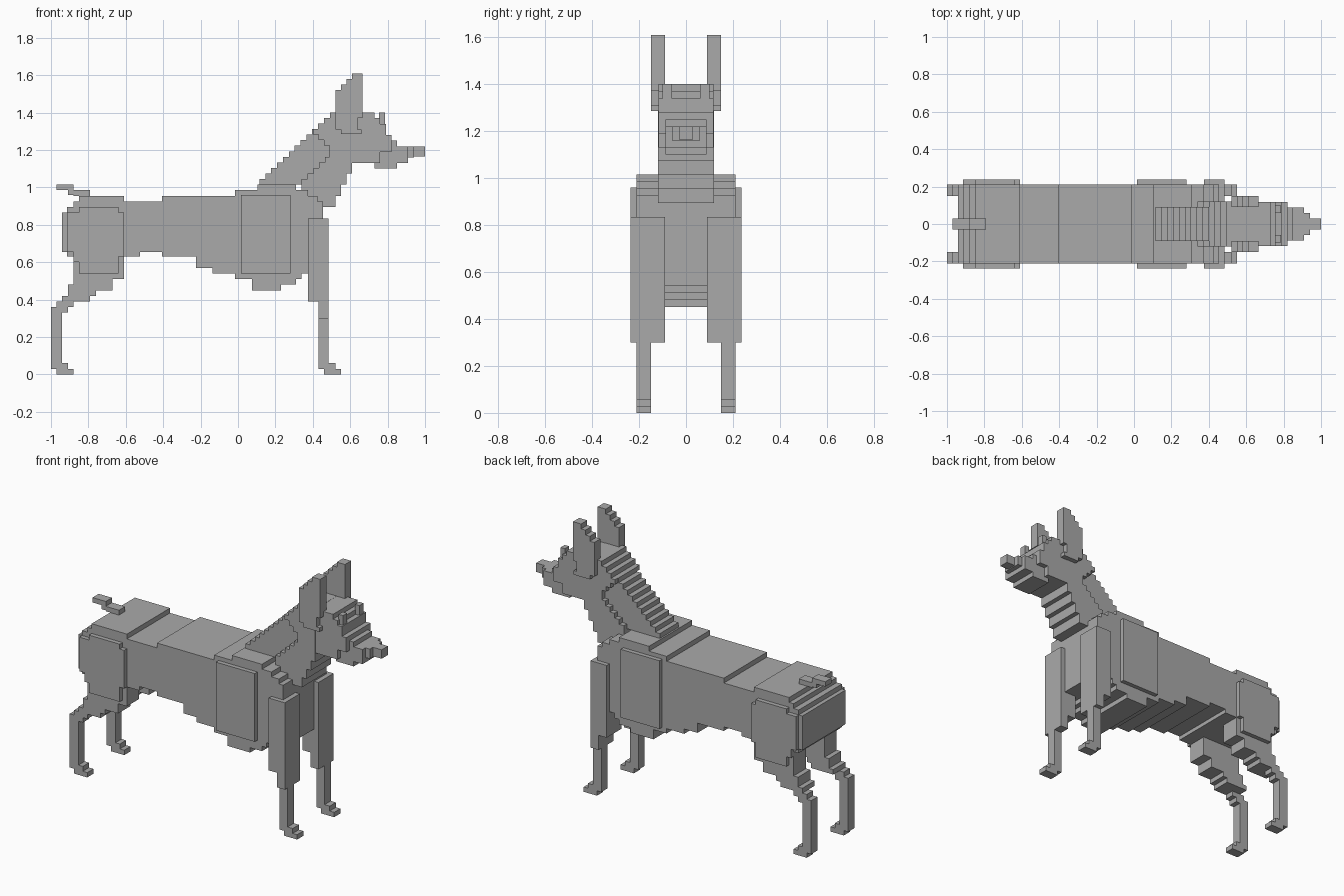
import bpy, bmesh

grey = bpy.data.materials.new("coat grey")
grey.diffuse_color = (0.4, 0.4, 0.4, 1)


def prism(name, spans, y0, y1, rows=False, mirror=False):
    """Stepped side profile from touching spans (start, end, low, high),
    extruded from y0 to y1. Spans are columns along x, or rows along z."""
    low, high = [], []
    for a, b, lo, hi in spans:
        low += [(a, lo), (b, lo)]
        high += [(a, hi), (b, hi)]
    outline = []
    for p in low + high[::-1]:
        if not outline or p != outline[-1]:
            outline.append(p)
    if rows:
        outline = [(x, z) for z, x in outline]
    bm = bmesh.new()
    for s in ((1, -1) if mirror else (1,)):
        face = bm.faces.new([bm.verts.new((x, s * y0, z)) for x, z in outline])
        ext = bmesh.ops.extrude_face_region(bm, geom=[face], use_keep_orig=True)
        moved = [v for v in ext["geom"] if isinstance(v, bmesh.types.BMVert)]
        bmesh.ops.translate(bm, verts=moved, vec=(0, s * (y1 - y0), 0))
    bmesh.ops.recalc_face_normals(bm, faces=bm.faces)
    mesh = bpy.data.meshes.new(name)
    bm.to_mesh(mesh)
    bm.free()
    mesh.materials.append(grey)
    ob = bpy.data.objects.new(name, mesh)
    bpy.context.collection.objects.link(ob)
    return ob


# Torso with stepped back and belly
prism("torso", [
    (-.94, -.915, .655, .865), (-.915, -.88, .63, .895), (-.88, -.85, .63, .925),
    (-.85, -.61, .63, .955), (-.61, -.525, .63, .925), (-.525, -.405, .655, .925),
    (-.405, -.225, .63, .955), (-.225, -.135, .57, .955), (-.135, -.015, .54, .955),
    (-.015, .075, .51, .985), (.075, .105, .45, .985), (.105, .23, .45, 1.015),
    (.23, .31, .48, 1.015), (.31, .34, .51, .985), (.34, .375, .54, .985)],
    -.21, .21)
# Chest between the front legs and shoulder points above them
prism("chest", [(.375, .455, .54, .925)], -.09, .09)
prism("shoulder", [(.835, .895, .37, .455), (.895, .925, .37, .455),
                   (.925, .955, .37, .425)], .09, .21, rows=True, mirror=True)
# Raised muscle plates on the flanks
prism("shoulder_plate", [(.015, .28, .54, .96)], .21, .237, mirror=True)
prism("thigh_plate", [
    (-.915, -.88, .655, .865), (-.88, -.85, .60, .865), (-.85, -.64, .54, .895),
    (-.64, -.61, .63, .865)], .21, .237, mirror=True)

# Tail
prism("tail", [(.955, .985, -.88, -.79), (.985, 1.015, -.97, -.88)], -.03, .03, rows=True)
prism("tail_base", [(-.91, -.79, .96, .985)], -.03, .03)

# Hind legs
prism("hind_thigh", [
    (.39, .42, -.94, -.79), (.42, .45, -.91, -.76), (.45, .48, -.91, -.67),
    (.48, .51, -.88, -.67), (.51, .60, -.88, -.61), (.60, .655, -.88, -.61)],
    .09, .21, rows=True, mirror=True)
prism("hind_shank", [
    (0, .03, -.97, -.88), (.03, .06, -1, -.91), (.06, .33, -1, -.94),
    (.33, .36, -1, -.91), (.36, .39, -.97, -.88)], .15, .21, rows=True, mirror=True)

# Front legs
prism("front_leg", [(.30, .39, .43, .485), (.39, .835, .375, .485)],
      .09, .237, rows=True, mirror=True)
prism("front_shank", [(0, .03, .46, .55), (.03, .06, .43, .52), (.06, .30, .43, .485)],
      .15, .21, rows=True, mirror=True)

# Neck: narrow stepped mane with a wider throat
step = .0297
mane, throat = [], []
for i in range(13):
    z0 = 1.015 + i * step
    z1 = z0 + step
    back = .115 + i * .0313
    front = .58 if i < 2 else .61
    edge = min(.49, .34 + i * .0313) if i < 7 else max(back, .49 - (i - 6) * .03)
    mane.append((z0, z1, back, front))
    throat.append((z0, z1, edge, front))
prism("mane", mane, -.09, .09, rows=True)
prism("throat", [(.895, .925, .34, .52), (.925, .955, .34, .52), (.955, 1.015, .34, .55)]
      + throat, -.12, .12, rows=True)

# Head
prism("skull", [
    (.60, .73, 1.13, 1.4), (.73, .76, 1.13, 1.37), (.76, .79, 1.19, 1.34),
    (.79, .82, 1.19, 1.28)], -.118, .118)
prism("muzzle", [
    (.73, .79, 1.10, 1.31), (.79, .82, 1.10, 1.28), (.82, .85, 1.10, 1.25),
    (.85, .88, 1.13, 1.22), (.88, .91, 1.13, 1.22)], -.088, .088)
prism("nose_bridge", [(.91, .94, 1.16, 1.22)], -.06, .06)
prism("nose", [(.94, 1.0, 1.165, 1.22)], -.03, .03)
prism("brow", [(.755, .785, 1.34, 1.4)], .06, .1, mirror=True)

# Ears
prism("ear", [
    (1.285, 1.31, .55, .66), (1.31, 1.37, .52, .64), (1.37, 1.52, .52, .665),
    (1.52, 1.55, .55, .665), (1.55, 1.58, .58, .665), (1.58, 1.61, .61, .665)],
    .09, .15, rows=True, mirror=True)
